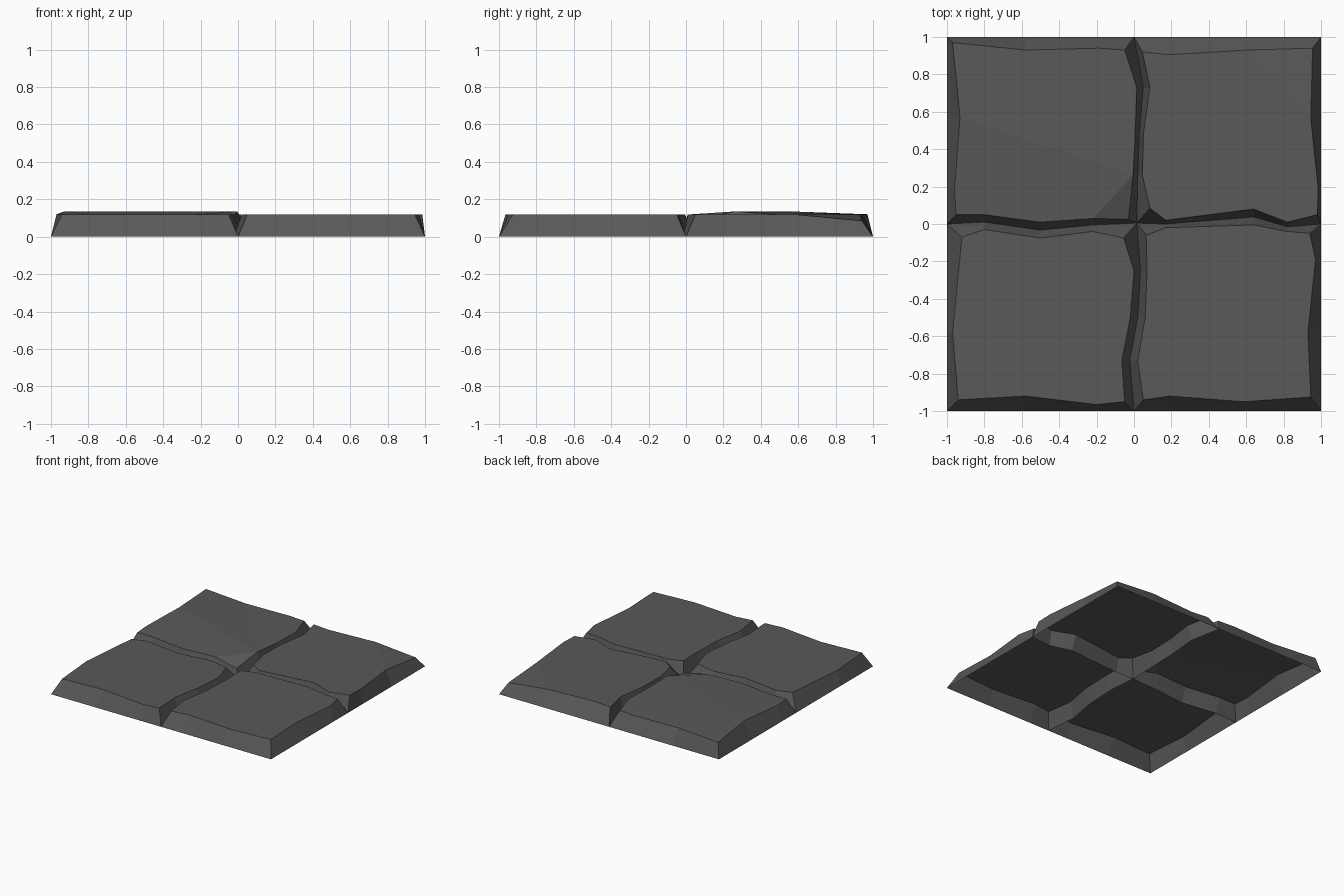
import bpy, bmesh

if "Cube" in bpy.data.objects:
    bpy.data.objects.remove(bpy.data.objects["Cube"])

H = 0.12  # slab height

stone = bpy.data.materials.new("dark grey stone")
stone.diffuse_color = (0.10, 0.10, 0.10, 1)
stone.use_nodes = True
stone.node_tree.nodes["Principled BSDF"].inputs["Base Color"].default_value = stone.diffuse_color

# Chipped edges. Key: (line position, which half).
# Each station: distance along the line, rim on the low side, rim on the high side.
# Outer lines have a single rim.
vertical = {
    (-1, -1): [(-.58, -.97)],
    (-1, 0): [(.18, -.96), (.57, -.93)],
    (0, -1): [(-.73, -.065, .02), (-.5, -.02, .06), (-.25, 0, .07)],
    (0, 0): [(.26, -.005, .045), (.48, .006, .05), (.73, .015, .085)],
    (1, -1): [(-.58, .93), (-.19, .97)],
    (1, 0): [(.19, .985), (.57, .945)],
}
horizontal = {
    (-1, -1): [(-.58, -.92), (-.2, -.965)],
    (-1, 0): [(.19, -.92), (.59, -.95)],
    (0, -1): [(-.8, -.03, .05), (-.5, -.075, .01), (-.22, -.04, .03)],
    (0, 0): [(.17, -.02, .02), (.64, -.005, .08), (.82, -.04, .01)],
    (1, -1): [(-.58, .93), (-.19, .94)],
    (1, 0): [(.19, .905), (.6, .93)],
}


def edge(lines, line, half, high, upright):
    """(top, base) point pairs along one side of a slab."""
    out = []
    for t, *rim in lines[(line, half)]:
        top = rim[-1] if high else rim[0]
        base = sum(rim) / 2 if line == 0 else line   # groove floor is midway
        out.append(((top, t, H), (base, t, 0)) if upright
                   else ((t, top, H), (t, base, 0)))
    return out


def base_corner(x, y):
    return (.015, .005, 0) if x == 0 and y == 0 else (x, y, 0)


def slab(name, i, j, corners, raised=None, creases=()):
    """corners: rim points SW, SE, NE, NW; i, j: low x and y of the slab."""
    sides = [edge(horizontal, j, i, True, False),
             edge(vertical, i + 1, j, False, True),
             edge(horizontal, j + 1, i, False, False)[::-1],
             edge(vertical, i, j, True, True)[::-1]]
    bases = [(i, j), (i + 1, j), (i + 1, j + 1), (i, j + 1)]
    ring = []
    for c, b, s in zip(corners, bases, sides):
        ring += [((c[0], c[1], c[2] if len(c) > 2 else H), base_corner(*b))] + s
    bm = bmesh.new()
    top = [bm.verts.new(p) for p, _ in ring]
    low = [bm.verts.new(q) for _, q in ring]

    def nearest(x, y):
        return min(top, key=lambda v: (v.co.x - x) ** 2 + (v.co.y - y) ** 2)

    for x, y, z in raised or []:
        nearest(x, y).co.z = z
    # sloping walls, open underneath
    n = len(ring)
    for k in range(n):
        m = (k + 1) % n
        bm.faces.new((low[k], low[m], top[m], top[k]))
    # top, folded along its creases
    bm.faces.new(top)
    for a, b in creases:
        va, vb = nearest(*a), nearest(*b)
        face = next(f for f in va.link_faces
                    if vb in f.verts and all(v in top for v in f.verts))
        bmesh.utils.face_split(face, va, vb)
    me = bpy.data.meshes.new(name)
    bm.to_mesh(me)
    bm.free()
    me.materials.append(stone)
    bpy.context.collection.objects.link(bpy.data.objects.new(name, me))


slab("front_left_slab", -1, -1,
     [(-.94, -.94), (-.05, -.95), (-.055, -.075), (-.92, -.07)])
slab("front_right_slab", 0, -1,
     [(.05, -.94), (.945, -.925), (.94, -.05), (.065, -.06)])
# back right slab has a sunken outer corner
slab("back_right_slab", 0, 0,
     [(.085, .085), (.98, .05), (.955, .94, .085), (.045, .92)],
     creases=[((.6, .93), (.945, .57))])
# back left slab is slightly heaved, with a chipped inner corner
slab("back_left_slab", -1, 0,
     [(-.95, .05), (-.03, .025, .08), (-.05, .93), (-.97, .97)],
     raised=[(-.93, .57, .135), (-.005, .26, .135)],
     creases=[((-.22, .03), (-.005, .26)), ((-.93, .57), (-.005, .26)),
              ((-.58, .93), (-.005, .26))])
